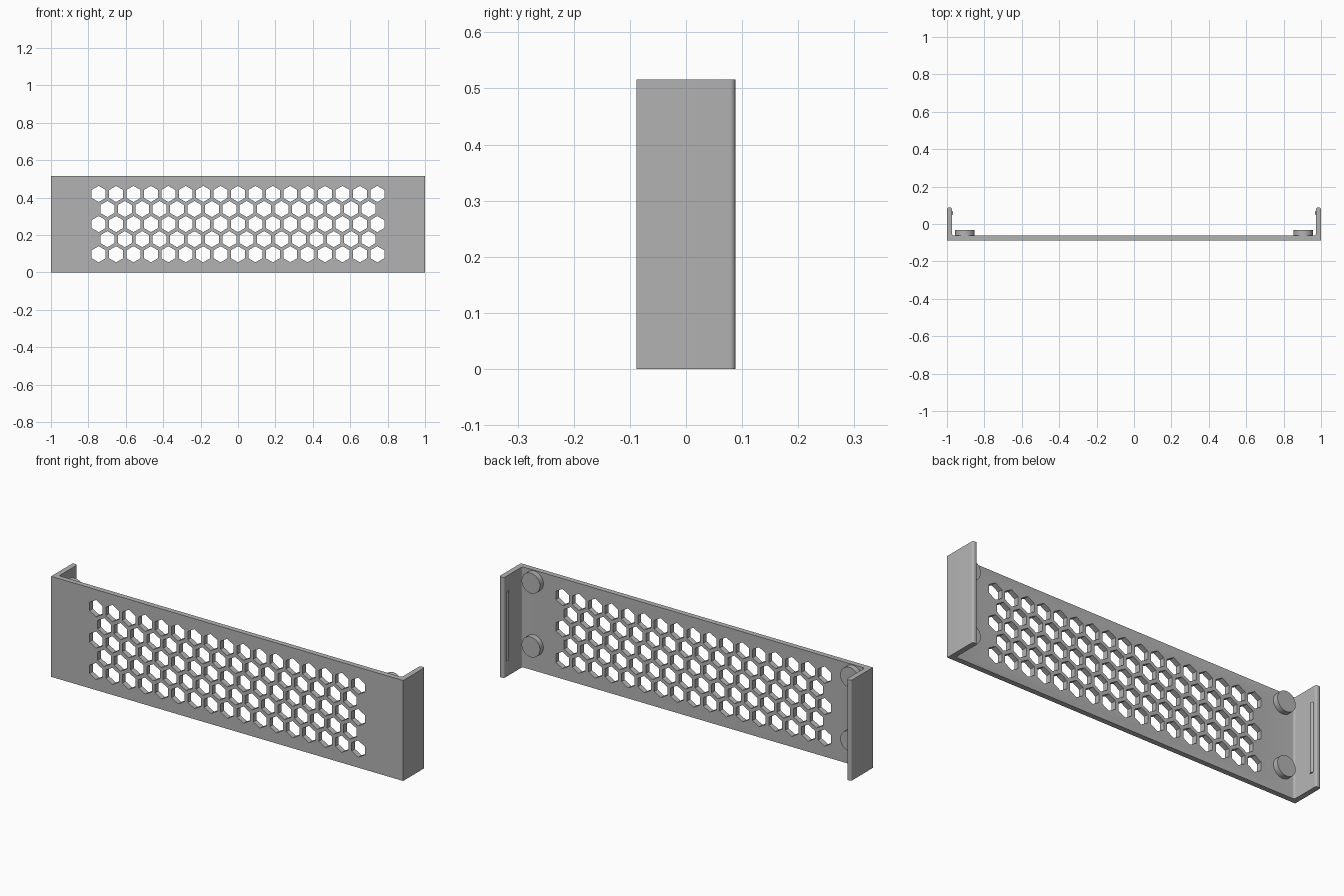
import bpy
import bmesh
from math import cos, sin, pi, sqrt, radians
from mathutils import Matrix, Vector

cube = bpy.data.objects.get("Cube")
if cube:
    bpy.data.objects.remove(cube, do_unlink=True)

# Overall sizes
HALF_W, HALF_D, HEIGHT = 1.0, 0.088, 0.516
WALL = 0.027
INNER = HALF_W - WALL
BACK = -HALF_D + WALL
MID = HEIGHT / 2

grey = bpy.data.materials.new("plain grey")
grey.use_nodes = True
colour = (0.45, 0.45, 0.45, 1)
grey.diffuse_color = colour
grey.node_tree.nodes["Principled BSDF"].inputs["Base Color"].default_value = colour


def finish(name, bm, smooth=True):
    bmesh.ops.recalc_face_normals(bm, faces=bm.faces)
    mesh = bpy.data.meshes.new(name)
    bm.to_mesh(mesh)
    bm.free()
    mesh.materials.append(grey)
    obj = bpy.data.objects.new(name, mesh)
    bpy.context.collection.objects.link(obj)
    bpy.ops.object.select_all(action="DESELECT")
    obj.select_set(True)
    bpy.context.view_layer.objects.active = obj
    if smooth:
        bpy.ops.object.shade_smooth_by_angle(angle=radians(30))
    return obj


def prism(bm, points, direction):
    """Extrude a closed outline along a direction."""
    face = bm.faces.new([bm.verts.new(p) for p in points])
    out = bmesh.ops.extrude_face_region(bm, geom=[face])
    moved = [v for v in out["geom"] if isinstance(v, bmesh.types.BMVert)]
    bmesh.ops.translate(bm, verts=moved, vec=Vector(direction))


def arc(cx, cy, r, start, end, steps=6):
    angles = [radians(start + (end - start) * i / steps) for i in range(steps + 1)]
    return [(cx + r * cos(a), cy + r * sin(a)) for a in angles]


# Channel panel: sharp outer corners, filleted inside, rounded flange tips
TIP, FILLET = 0.01, 0.01
half = [(HALF_W, -HALF_D)]
half += arc(HALF_W - TIP, HALF_D - TIP, TIP, 0, 90)
half += arc(INNER + TIP, HALF_D - TIP, TIP, 90, 180)
half += arc(INNER - FILLET, BACK + FILLET, FILLET, 0, -90)
outline = half + [(-x, y) for x, y in reversed(half)]
bm = bmesh.new()
prism(bm, [(x, y, 0) for x, y in outline], (0, 0, HEIGHT))
panel = finish("vent_panel", bm, smooth=False)

# Honeycomb cutter: staggered rows of upright hexagons
PITCH, HEX_R = 0.0931, 0.043
bm = bmesh.new()
for row in range(-2, 3):
    count = 16 if row % 2 else 17
    z = MID + row * PITCH * sqrt(3) / 2
    for col in range(count):
        x = (col - (count - 1) / 2) * PITCH
        ring = [(x + HEX_R * sin(k * pi / 3), -0.12, z + HEX_R * cos(k * pi / 3))
                for k in range(6)]
        prism(bm, ring, (0, 0.1, 0))
cutter = finish("honeycomb_cutter", bm, smooth=False)
cutter.hide_render = True

# Cut the holes, then drop the cutter
cutter.select_set(False)
panel.select_set(True)
bpy.context.view_layer.objects.active = panel
mod = panel.modifiers.new("honeycomb", "BOOLEAN")
mod.operation = "DIFFERENCE"
mod.solver = "EXACT"
mod.object = cutter
bpy.ops.object.modifier_apply(modifier=mod.name)
bpy.data.objects.remove(cutter, do_unlink=True)
bpy.ops.object.shade_smooth_by_angle(angle=radians(30))

for side, label in ((1, "left"), (-1, "right")):
    # Round pads on the back of the panel
    for z, level in ((0.132, "lower"), (0.46, "upper")):
        bm = bmesh.new()
        bmesh.ops.create_cone(
            bm, cap_ends=True, segments=48, radius1=0.052, radius2=0.052, depth=0.032,
            matrix=Matrix.Translation((side * 0.905, BACK + 0.012, z))
            @ Matrix.Rotation(pi / 2, 4, "X"))
        finish(f"{level}_{label}_pad", bm)

    # Rounded snap ridge on the inner face of the flange
    bm = bmesh.new()
    section = arc(0, 0, 1, 90, 270, 10)
    ridge = [(side * (INNER + 0.001 + 0.007 * a), 0.058 + 0.011 * b, 0.08)
             for a, b in section]
    prism(bm, ridge, (0, 0, HEIGHT - 0.16))
    finish(f"{label}_snap_ridge", bm)
